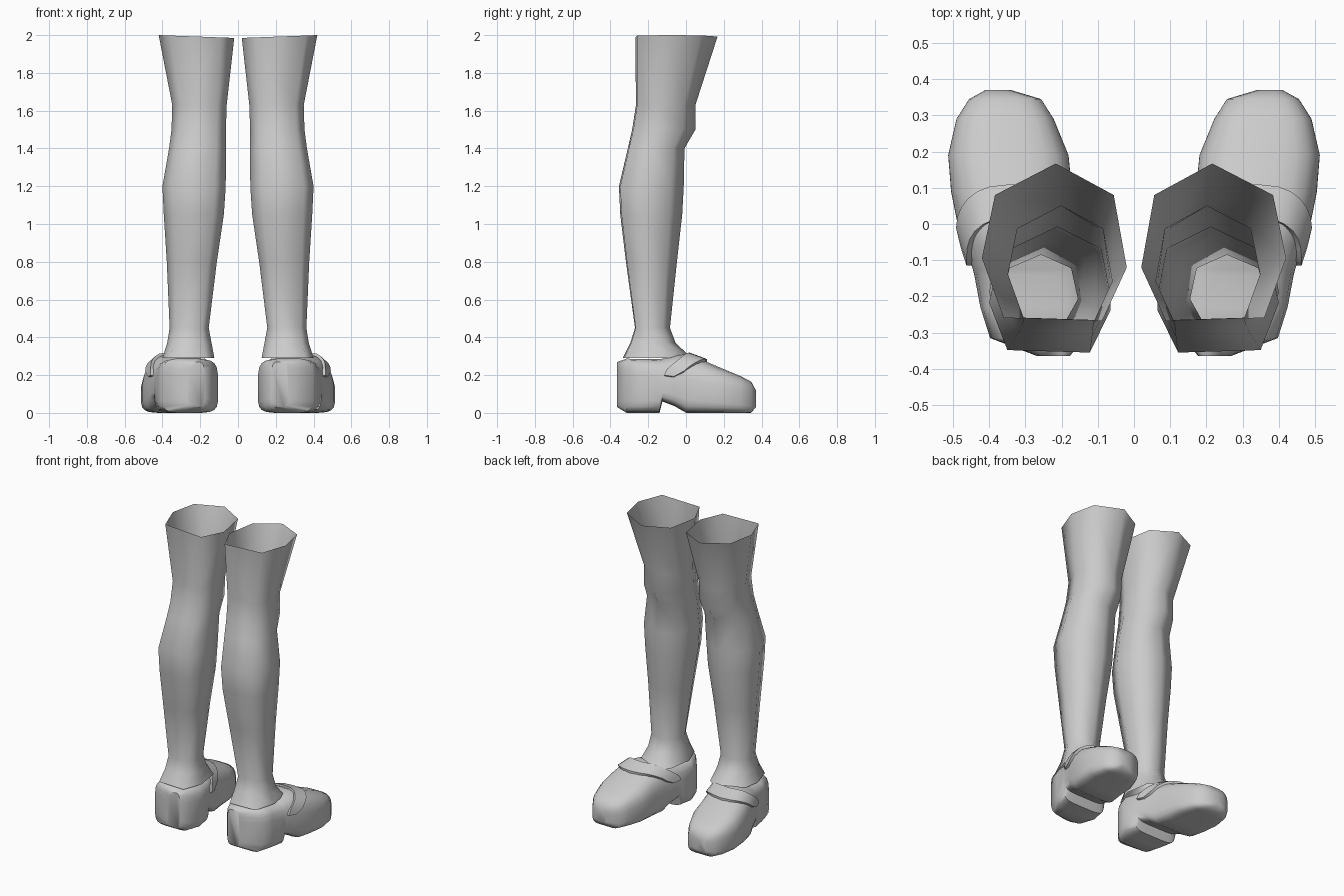
import bpy, bmesh, math

if "Cube" in bpy.data.objects:
    bpy.data.objects.remove(bpy.data.objects["Cube"])

grey = bpy.data.materials.new("plain grey")
grey.diffuse_color = (0.6, 0.6, 0.6, 1)
grey.use_nodes = True
grey.node_tree.nodes["Principled BSDF"].inputs["Base Color"].default_value = grey.diffuse_color


def finish(name, bm, angle):
    bmesh.ops.recalc_face_normals(bm, faces=bm.faces)
    me = bpy.data.meshes.new(name)
    bm.to_mesh(me)
    bm.free()
    me.materials.append(grey)
    ob = bpy.data.objects.new(name, me)
    bpy.context.collection.objects.link(ob)
    bpy.ops.object.select_all(action='DESELECT')
    ob.select_set(True)
    bpy.context.view_layer.objects.active = ob
    bpy.ops.object.shade_smooth_by_angle(angle=math.radians(angle))
    return ob


def loft(name, rings, side, cap=False, closed=True, angle=60):
    """Skin a list of point rings; side = -1 mirrors in x."""
    bm = bmesh.new()
    rows = [[bm.verts.new((side * x, y, z)) for x, y, z in r] for r in rings]
    n = len(rows[0])
    for a, b in zip(rows, rows[1:]):
        for i in range(n if closed else n - 1):
            j = (i + 1) % n
            bm.faces.new((a[i], a[j], b[j], b[i]))
    if cap:
        bm.faces.new(rows[0])
        bm.faces.new(rows[-1])
    return finish(name, bm, angle)


# Leg: seven-sided rings given as z, x range, y range
HEPT = [(.49, 1), (.09, .8), (0, .34), (.17, 0), (.85, .02), (1, .4), (.91, .8)]
LEG = [(2.0, .02, .42, -.268, .167), (1.63, .06, .348, -.265, .05),
       (1.5, .064, .352, -.285, .05), (1.4, .064, .365, -.308, -.008),
       (1.2, .065, .40, -.355, -.012), (1.05, .075, .393, -.348, -.02),
       (.8, .112, .377, -.318, -.048), (.45, .155, .362, -.27, -.085),
       (.37, .14, .375, -.295, -.055), (.29, .125, .40, -.335, .03)]


def leg_ring(z, x0, x1, y0, y1):
    return [(x0 + u * (x1 - x0), y0 + v * (y1 - y0),
             z - (.015 * (1 - u) if z == 2 else 0)) for u, v in HEPT]


# Shoe: cross-sections given as y, centre x, half width, bottom, top, top squareness
SHOE = [(-.365, .222, .045, .03, .27, .4), (-.315, .268, .13, 0, .288, .4),
        (-.23, .265, .16, 0, .285, .4), (-.14, .282, .16, 0, .285, .5),
        (-.125, .286, .16, .06, .288, .55), (-.06, .305, .162, .035, .305, .65),
        (0, .322, .166, 0, .312, .7), (.09, .338, .168, 0, .28, .7),
        (.19, .347, .167, 0, .237, .65), (.29, .356, .135, 0, .195, .6),
        (.345, .356, .10, .0, .166, .6), (.37, .375, .035, .03, .12, .7)]


def section(y):
    """Interpolated shoe section at y."""
    for a, b in zip(SHOE, SHOE[1:]):
        if y <= b[0]:
            t = (y - a[0]) / (b[0] - a[0])
            return [p + t * (q - p) for p, q in zip(a, b)]
    return SHOE[-1]


def shoe_point(y, ang, grow=0.0):
    _, cx, hw, zb, zt, p = section(y)
    c, s = math.cos(ang), math.sin(ang)
    zm = zb + .42 * (zt - zb)
    h, e = (zt - zm, p) if s >= 0 else (zm - zb, .4)
    x = cx + (hw + grow) * math.copysign(abs(c) ** e, c)
    return x, y, zm + (h + grow) * math.copysign(abs(s) ** e, s)


# Strap: thin raised band that sweeps back as it goes down each side
def strap_rings():
    rings = []
    for i in range(15):
        t = -1 + 2 * i / 14
        ang = math.pi / 2 - t * 1.45
        yc = .065 - .155 * abs(t) ** 1.6
        w = .045 if abs(t) < .99 else .025
        rings.append([shoe_point(yc - w, ang, -.01), shoe_point(yc - w, ang, .014),
                      shoe_point(yc + w, ang, .014), shoe_point(yc + w, ang, -.01)])
    return rings


for side, label in ((1, "right"), (-1, "left")):
    loft(label + "_leg", [leg_ring(*r) for r in LEG], side, angle=75)
    N = 20
    shoe = [[shoe_point(s[0], 2 * math.pi * (k + .5) / N) for k in range(N)] for s in SHOE]
    loft(label + "_shoe", shoe, side, cap=True, angle=55)
    loft(label + "_strap", strap_rings(), side, cap=True, angle=40)
